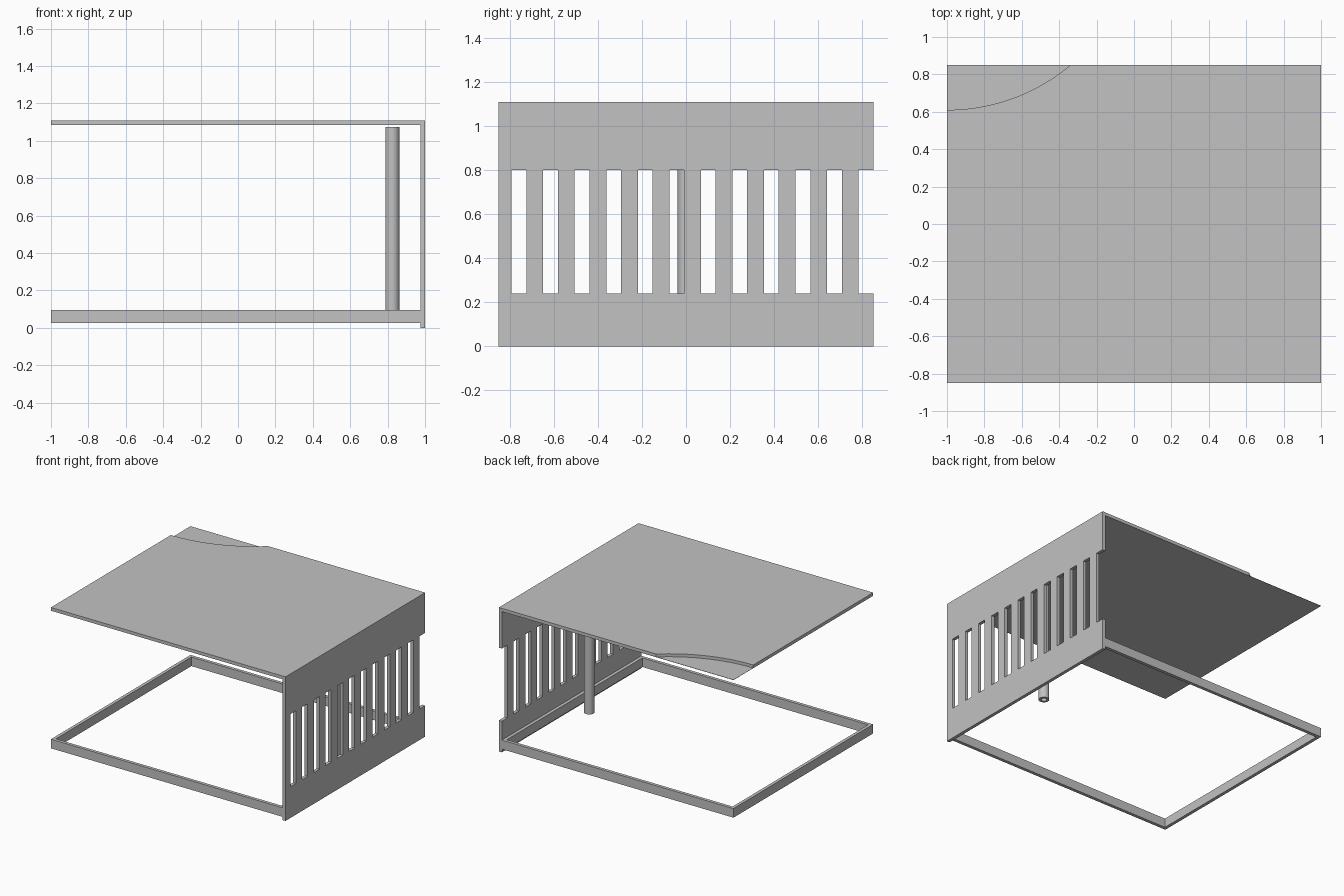
import bpy, bmesh, math
from mathutils import Vector

cube = bpy.data.objects.get("Cube")
if cube:
    bpy.data.objects.remove(cube, do_unlink=True)

gray = bpy.data.materials.new("light gray")
gray.use_nodes = True
GRAY = (0.54, 0.54, 0.54, 1)
gray.diffuse_color = GRAY
gray.node_tree.nodes["Principled BSDF"].inputs["Base Color"].default_value = GRAY

T = 0.025            # sheet thickness
HALF = 0.85          # half depth
WALL = 1 - T         # inner face of the side wall
TOP = 1.11


def extrude_faces(name, loops, offset):
    """Solid from flat loops of 3D points, pushed along offset."""
    bm = bmesh.new()
    for loop in loops:
        bm.faces.new([bm.verts.new(p) for p in loop])
    bmesh.ops.remove_doubles(bm, verts=bm.verts, dist=0.0001)
    bottom = bm.faces[:]
    out = bmesh.ops.extrude_face_region(bm, geom=bottom, use_keep_orig=True)
    moved = [g for g in out["geom"] if isinstance(g, bmesh.types.BMVert)]
    bmesh.ops.translate(bm, verts=moved, vec=Vector(offset))
    bmesh.ops.recalc_face_normals(bm, faces=bm.faces)
    mesh = bpy.data.meshes.new(name)
    bm.to_mesh(mesh)
    bm.free()
    mesh.materials.append(gray)
    obj = bpy.data.objects.new(name, mesh)
    bpy.context.collection.objects.link(obj)
    return obj


# Top plate with a curved corner cut almost through
radius = 1.0275
arc_y = 0.61 + radius
end = math.asin(0.66 / radius)
STEPS = 24
arc = [(-1 + radius * math.sin(end * i / STEPS),
        arc_y - radius * math.cos(end * i / STEPS)) for i in range(STEPS + 1)]
arc[-1] = (arc[-1][0], HALF)
z = TOP - T
plate = [(-1, -HALF), (WALL, -HALF), (WALL, HALF)] + arc[::-1]
extrude_faces("top_plate", [[(x, y, z) for x, y in plate]], (0, 0, T))
corner = arc + [(-1, HALF)]
extrude_faces("thin_corner", [[(x, y, z) for x, y in corner]], (0, 0, 0.002))

# Side wall: a grid of panels with every slot left out, the last one open
SLOTS, PITCH, SLOT = 12, 0.143, 0.068
ys = [-HALF]
for i in range(SLOTS):
    start = -0.791 + i * PITCH
    ys += [start, start + SLOT]
ys[-1] = HALF
zs = [0, 0.24, 0.8, TOP]
panels = []
for i in range(len(ys) - 1):
    for j in range(3):
        if j == 1 and i % 2 == 1:
            continue
        a, b, lo, hi = ys[i], ys[i + 1], zs[j], zs[j + 1]
        panels.append([(WALL, a, lo), (WALL, b, lo), (WALL, b, hi), (WALL, a, hi)])
extrude_faces("slotted_wall", panels, (T, 0, 0))


def ring(outer, inner, z):
    """Flat quads between two loops of equal length."""
    n = len(outer)
    return [[(*outer[i], z), (*outer[(i + 1) % n], z),
             (*inner[(i + 1) % n], z), (*inner[i], z)] for i in range(n)]


# Base frame
def rectangle(inset):
    x0, x1, y = -1 + inset, WALL - inset, HALF - inset
    return [(x0, -y), (x1, -y), (x1, y), (x0, y)]


extrude_faces("base_frame", ring(rectangle(0), rectangle(T), T), (0, 0, 0.07))


# Hollow post
def circle(r, n=40):
    return [(0.825 + r * math.cos(math.tau * i / n),
             r * math.sin(math.tau * i / n)) for i in range(n)]


post = extrude_faces("hollow_post", ring(circle(0.0375), circle(0.02), T), (0, 0, 1.05))
bpy.ops.object.select_all(action='DESELECT')
post.select_set(True)
bpy.context.view_layer.objects.active = post
bpy.ops.object.shade_smooth_by_angle(angle=math.radians(30))
